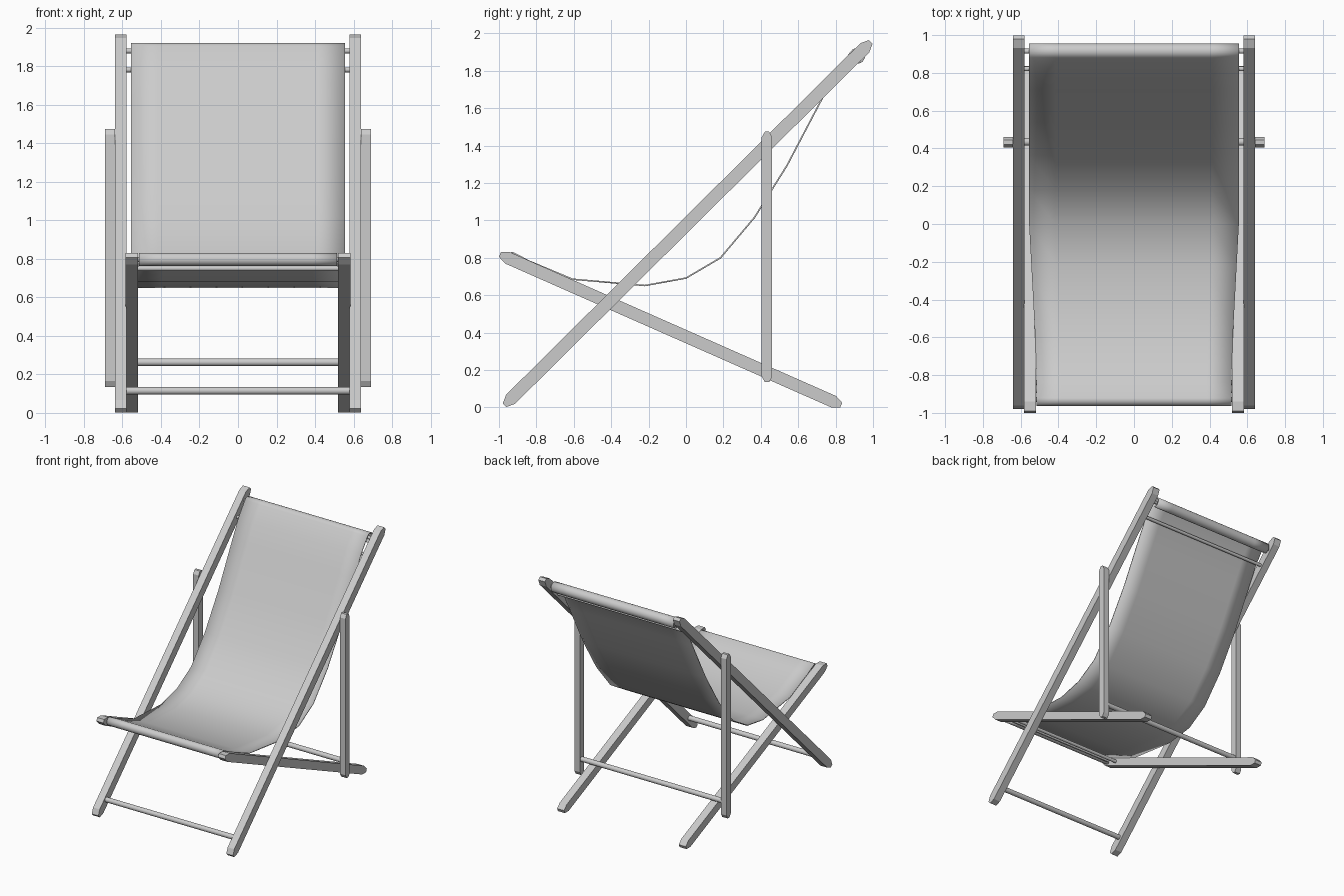
import bpy, bmesh, math
from mathutils import Vector

cube = bpy.data.objects.get("Cube")
if cube:
    bpy.data.objects.remove(cube, do_unlink=True)

grey = bpy.data.materials.new("plain grey")
grey.use_nodes = True
grey.diffuse_color = (0.6, 0.6, 0.6, 1)
grey.node_tree.nodes["Principled BSDF"].inputs["Base Color"].default_value = (0.6, 0.6, 0.6, 1)


def finish(name, bm, smooth=None):
    bmesh.ops.recalc_face_normals(bm, faces=bm.faces)
    mesh = bpy.data.meshes.new(name)
    bm.to_mesh(mesh)
    bm.free()
    mesh.materials.append(grey)
    obj = bpy.data.objects.new(name, mesh)
    bpy.context.collection.objects.link(obj)
    if smooth:
        bpy.ops.object.select_all(action='DESELECT')
        obj.select_set(True)
        bpy.context.view_layer.objects.active = obj
        bpy.ops.object.shade_smooth_by_angle(angle=math.radians(smooth))
    return obj


def rail(name, start, end, half, shoulder, x_in, x_out):
    """Flat bar in the side plane with chamfered tips, made on both sides."""
    a, b = Vector(start), Vector(end)
    d = (b - a).normalized()
    n = Vector((-d.y, d.x))
    tip = half * 0.4
    outline = [a + n * tip, a + d * shoulder + n * half,
               b - d * shoulder + n * half, b + n * tip,
               b - n * tip, b - d * shoulder - n * half,
               a + d * shoulder - n * half, a - n * tip]
    for side, sign in (("left", 1), ("right", -1)):
        bm = bmesh.new()
        face = bm.faces.new([bm.verts.new((sign * x_in, p.x, p.y)) for p in outline])
        ext = bmesh.ops.extrude_face_region(bm, geom=[face])
        verts = [g for g in ext["geom"] if isinstance(g, bmesh.types.BMVert)]
        bmesh.ops.translate(bm, verts=verts, vec=(sign * (x_out - x_in), 0, 0))
        finish(side + "_" + name, bm)


def rod(name, y, z, radius, half_length):
    """Round bar running across the chair."""
    bm = bmesh.new()
    bmesh.ops.create_cone(bm, cap_ends=True, segments=16, radius1=radius,
                          radius2=radius, depth=2 * half_length)
    for v in bm.verts:
        v.co = (v.co.z, y + v.co.x, z + v.co.y)
    finish(name, bm, 40)


# Wooden frame
rail("long_rail", (-0.97, 0.012), (0.988, 1.955), 0.034, 0.045, 0.58, 0.64)
rail("seat_rail", (-0.995, 0.818), (0.83, 0.013), 0.033, 0.045, 0.52, 0.583)
rail("back_prop", (0.433, 0.135), (0.433, 1.475), 0.028, 0.03, 0.64, 0.69)

# Cross bars
rod("top_rod", 0.915, 1.88, 0.013, 0.6)
rod("upper_back_rod", 0.822, 1.782, 0.013, 0.6)
rod("foot_rod", -0.875, 0.115, 0.02, 0.6)
rod("prop_rod", 0.435, 0.263, 0.02, 0.65)
rod("front_rod", -0.93, 0.797, 0.013, 0.54)
rod("under_front_rod", -0.84, 0.75, 0.013, 0.54)


# Hanging cloth, wrapped round the top and front rods
def arc(cy, cz, r, start, stop, steps):
    angles = [math.radians(start + (stop - start) * i / steps) for i in range(steps + 1)]
    return [(cy + r * math.cos(t), cz + r * math.sin(t)) for t in angles]


path = arc(0.915, 1.88, 0.038, -100, 145, 14)
path += [(0.802, 1.79), (0.714, 1.626), (0.54, 1.294), (0.366, 1.016), (0.184, 0.8),
         (0, 0.692), (-0.22, 0.652), (-0.607, 0.686), (-0.84, 0.783)]
path += arc(-0.93, 0.797, 0.03, 75, 300, 12)


def cloth_half_width(y):
    return 0.555 - 0.04 * min(1, max(0, -y / 0.75))


bm = bmesh.new()
rows = []
for y, z in path:
    w = cloth_half_width(y)
    rows.append([bm.verts.new((w * s / 4, y, z)) for s in range(-4, 5)])
for r0, r1 in zip(rows, rows[1:]):
    for i in range(len(r0) - 1):
        bm.faces.new((r0[i], r0[i + 1], r1[i + 1], r1[i]))
cloth = finish("cloth_seat", bm, 50)
solid = cloth.modifiers.new("thickness", 'SOLIDIFY')
solid.thickness = 0.008
solid.offset = 0
